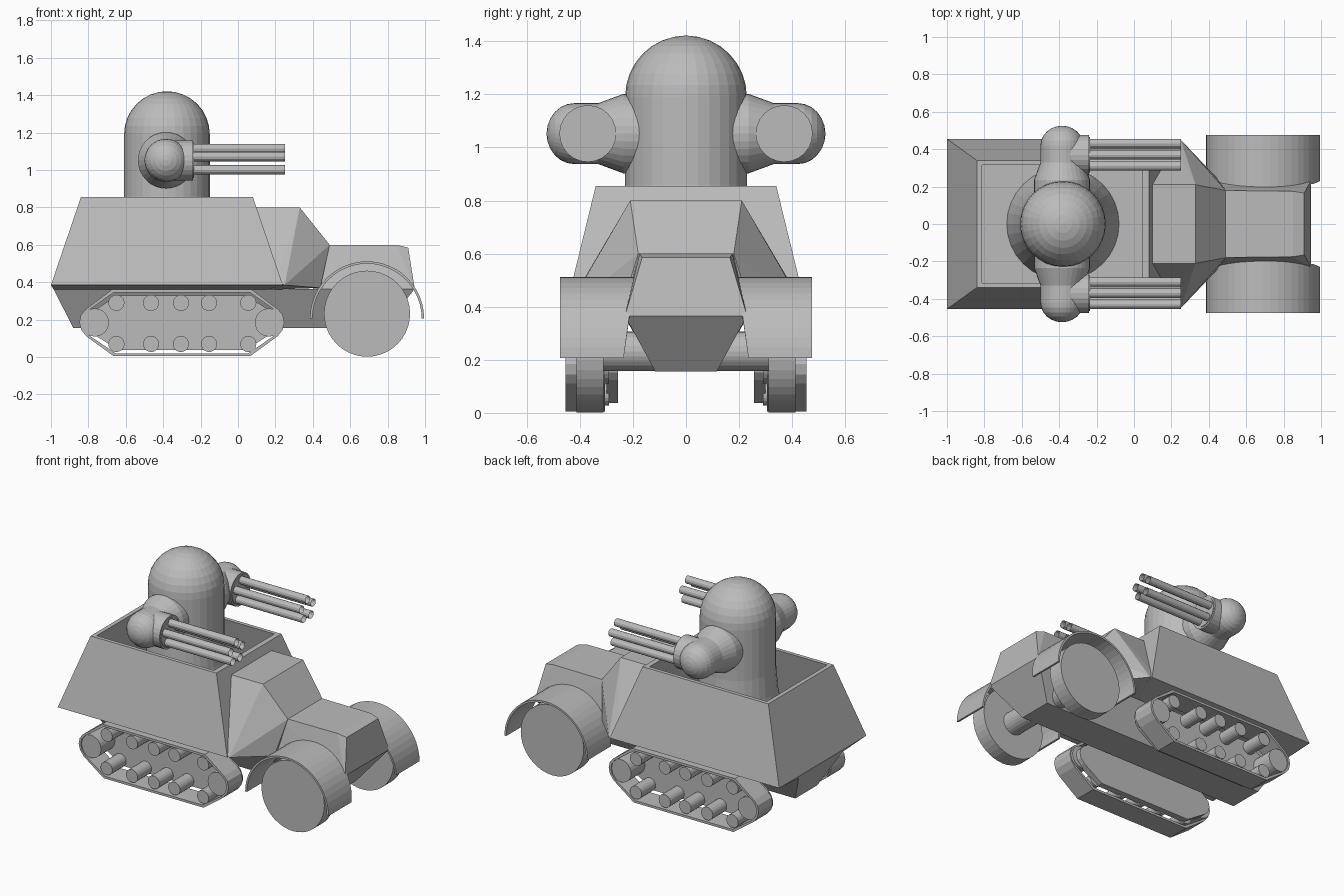
import bpy, bmesh, math
from mathutils import Vector, Matrix

if "Cube" in bpy.data.objects:
    bpy.data.objects.remove(bpy.data.objects["Cube"])

grey = bpy.data.materials.new("plain grey")
grey.diffuse_color = (0.5, 0.5, 0.5, 1)
grey.use_nodes = True
grey.node_tree.nodes["Principled BSDF"].inputs["Base Color"].default_value = grey.diffuse_color


def finish(bm, name, recalc=True):
    if recalc:
        bmesh.ops.recalc_face_normals(bm, faces=bm.faces[:])
    me = bpy.data.meshes.new(name)
    bm.to_mesh(me)
    bm.free()
    me.materials.append(grey)
    ob = bpy.data.objects.new(name, me)
    bpy.context.collection.objects.link(ob)
    return ob


def hull(name, pts):
    """Convex block from points mirrored across y = 0."""
    bm = bmesh.new()
    for x, y, z in pts:
        for s in (-1, 1):
            bm.verts.new((x, s * y, z))
    bmesh.ops.convex_hull(bm, input=bm.verts[:])
    bmesh.ops.dissolve_limit(bm, angle_limit=0.01, verts=bm.verts[:], edges=bm.edges[:])
    return finish(bm, name)


def loft(name, rings, caps=True):
    """Skin a list of equal-length closed rings."""
    bm = bmesh.new()
    vr = [[bm.verts.new(p) for p in r] for r in rings]
    n = len(vr[0])
    for a, b in zip(vr, vr[1:]):
        for i in range(n):
            bm.faces.new((a[i], a[(i + 1) % n], b[(i + 1) % n], b[i]))
    if caps:
        bm.faces.new(vr[0])
        bm.faces.new(vr[-1])
    return finish(bm, name)


def rect(x0, x1, y, z):
    return [(x0, -y, z), (x1, -y, z), (x1, y, z), (x0, y, z)]


def lathe(name, profile, origin, axis, n=32, caps=True):
    """Revolve (radius, distance) pairs about an axis through origin."""
    rot = Vector((0, 0, 1)).rotation_difference(Vector(axis)).to_matrix()
    o = Vector(origin)
    rings = [[o + rot @ Vector((r * math.cos(2 * math.pi * i / n),
                                r * math.sin(2 * math.pi * i / n), h)) for i in range(n)]
             for r, h in profile]
    return loft(name, rings, caps)


def rod(name, r, origin, axis, length, n=24, caps=True):
    return lathe(name, [(r, 0), (r, length)], origin, axis, n, caps)


# open rear body with hollow bed and shallow sloped underside
loft("rear_body", [rect(-.985, .24, .23, .36), rect(-1, .24, .455, .385),
                   rect(-.84, .08, .34, .855), rect(-.812, .045, .315, .855),
                   rect(-.95, .2, .415, .42)])

# narrow lower hull, bonnet and cab
hull("lower_hull", [(-.985, .23, .36), (-.88, .115, .155), (.78, .115, .155), (.945, .23, .365)])
hull("bonnet", [(.4, .18, .6), (.85, .175, .6), (.91, .165, .585), (.945, .23, .365), (.4, .23, .365)])
hull("cab", [(.09, .21, .8), (.33, .21, .8), (.49, .18, .6), (.2, .44, .41), (.25, .45, .385),
             (.31, .385, .39), (.44, .25, .37), (.15, .25, .36)])

# turret: flared base, column and dome
dome = [(.229 * math.cos(a), 1.192 + .229 * math.sin(a))
        for a in (math.radians(d) for d in (0, 11, 22, 33, 45, 56, 67, 78, 88))]
lathe("turret", [(.305, .4), (.268, .56), (.24, .72), (.229, .86)] + dome, (-.38, 0, 0), (0, 0, 1))

# track outline, half profile about its middle
TX = -.3
half = [(.375, .36), (.515, .255), (.54, .225), (.548, .185), (.538, .145), (.51, .11), (.365, .005)]
outline = [(TX + x, z) for x, z in half] + [(TX - x, z) for x, z in reversed(half)]

for s, side in ((-1, "right"), (1, "left")):
    out = (0, s, 0)

    # gun arm with rounded end
    cap = [(.115 * math.cos(a), .42 + .105 * math.sin(a))
           for a in (math.radians(d) for d in (0, 15, 30, 45, 60, 75, 87))]
    lathe(side + "_gun_arm", [(.15, .12), (.15, .235), (.115, .33)] + cap, (-.385, 0, 1.052), out)

    # barrel housing and five barrels
    gy = s * .37
    lathe(side + "_gun_housing", [(.107, 0), (.107, .14), (.095, .14), (.095, .145)],
          (-.38, gy, 1.052), (1, 0, 0), 24)
    for k in range(5):
        a = math.pi / 2 + k * 2 * math.pi / 5
        rod(f"{side}_barrel_{k + 1}", .025,
            (-.24, gy + .063 * math.cos(a), 1.052 + .063 * math.sin(a)), (1, 0, 0), .49, 12, False)

    # front wheel
    rod(side + "_front_wheel", .23, (.69, s * .31, .232), out, .102, 40)

    # half-round mudguard whose inner edge follows the bonnet
    bm = bmesh.new()
    prev = None
    for i in range(25):
        a = math.pi * i / 24
        c, q = math.cos(a), math.sin(a)
        quad = [bm.verts.new((.69 + r * c, s * y, .207 + r * q))
                for r, y in ((.305, .235 - .042 * q), (.305, .475), (.292, .475), (.292, .235 - .042 * q))]
        if prev:
            for j in range(4):
                bm.faces.new((prev[j], prev[(j + 1) % 4], quad[(j + 1) % 4], quad[j]))
        if i in (0, 24):
            bm.faces.new(quad)
        prev = quad
    finish(bm, side + "_mudguard")

    # track belt: outer and inner loops joined into a closed band
    def loop(y, kx, kz):
        return [(TX + (x - TX) * kx, s * y, .1825 + (z - .1825) * kz) for x, z in outline]
    band = [loop(.305, 1, 1), loop(.453, 1, 1), loop(.453, .972, .915), loop(.305, .972, .915)]
    loft(side + "_track_belt", band + band[:1], False)

    # inner track plate
    loft(side + "_track_plate", [loop(.257, .93, .82), loop(.3, .93, .82)])

    # end wheels and rollers
    for k, x in enumerate((-.765, .165)):
        rod(f"{side}_end_wheel_{k + 1}", .075, (x, s * .29, .185), out, .155)
    for k, x in enumerate((-.65, -.465, -.305, -.155, .055)):
        for z, lab in ((.29, "upper"), (.07, "lower")):
            rod(f"{side}_{lab}_roller_{k + 1}", .043, (x, s * .29, z), out, .155, 20)

# front axle
rod("front_axle", .075, (.69, -.33, .232), (0, 1, 0), .66)
